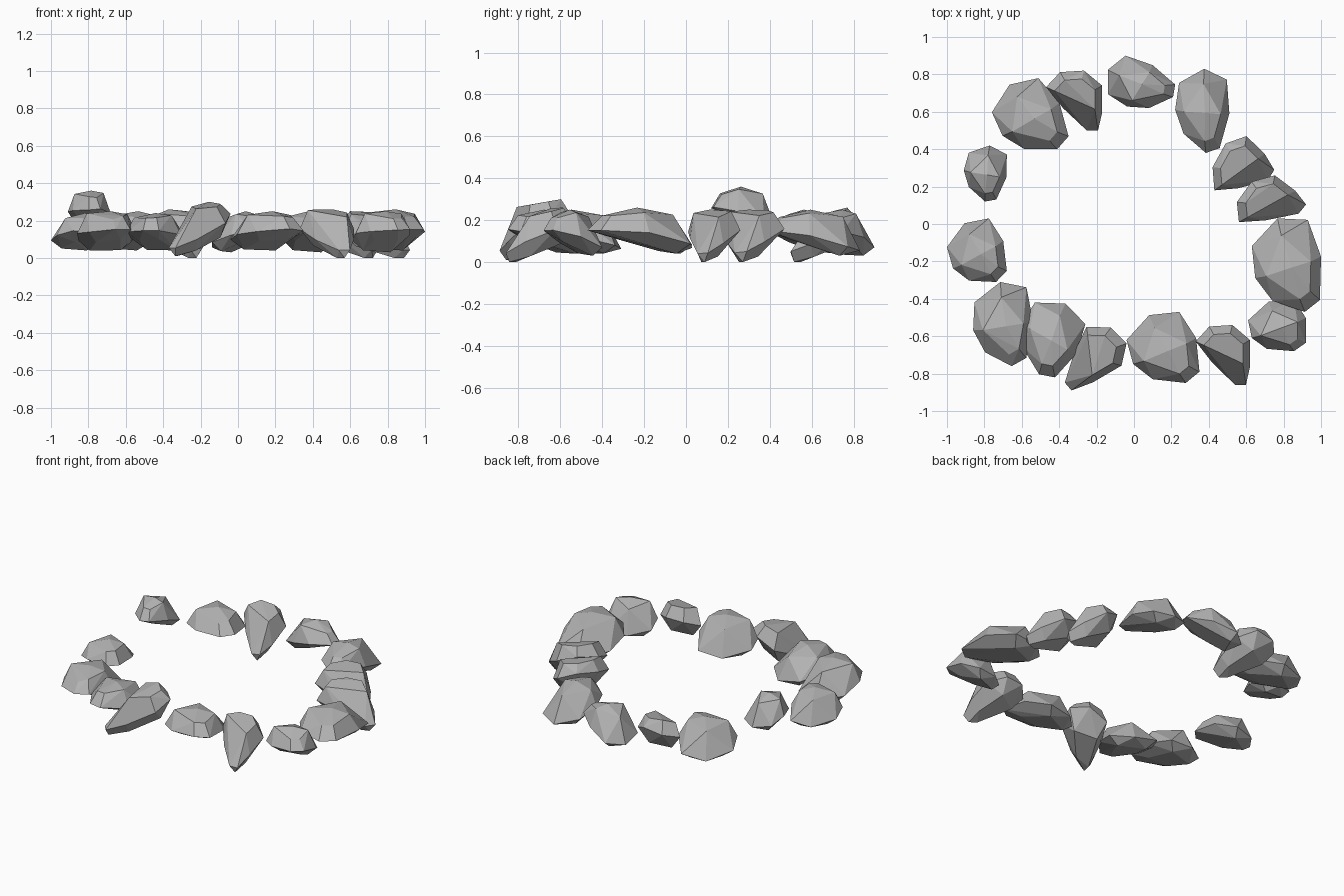
import bpy
import bmesh
import random
from math import radians
from mathutils import Matrix, Vector

random.seed(4)

cube = bpy.data.objects.get("Cube")
if cube:
    bpy.data.objects.remove(cube, do_unlink=True)

# One stone colour
stone = bpy.data.materials.new("grey_stone")
stone.use_nodes = True
GREY = (0.45, 0.45, 0.45, 1)
stone.diffuse_color = GREY
stone.node_tree.nodes["Principled BSDF"].inputs["Base Color"].default_value = GREY

# Outlines seen from above, narrow end toward -y
BOULDER = [(-1, -.05), (-.9, .6), (0, 1), (.85, .8), (1, 0), (.7, -.85), (.2, -1), (-.65, -.6)]
WEDGE = [(-1, .45), (-.5, .95), (.35, 1), (1, .5), (1, -.4), (.85, -1), (.45, -1), (-.4, -.25)]


def jitter(amount):
    return random.uniform(-amount, amount)


def boulder_points():
    """Rounded block: broad end dips low, narrow end lifts off the ground."""
    points = []
    for x, y in BOULDER:
        points.append((x, y, -.15 - .4 * y - .2 * y * y + jitter(.06)))
    for x, y in BOULDER[::2] + BOULDER[5:6]:
        points.append((x * .68, y * .68 - .04, .82 - .15 * abs(y) + jitter(.08)))
    for x, y in BOULDER[1::2]:
        points.append((x * .6, y * .6 + .12, -.7 - .35 * y + jitter(.05)))
    points.append((.1, -.05, 1))
    return points


def wedge_points():
    """Hunched block: level top at the broad end, narrow end on the ground."""
    points = []
    for x, y in WEDGE:
        points.append((x, y, .6 * y - .05 + jitter(.08)))
    for x, y in WEDGE[:5]:
        points.append((x * .72 + .02, y * .72, .82 + .2 * y + jitter(.06)))
    for x, y in WEDGE[::2]:
        points.append((x * .6 + .1, y * .7, -.65 + .35 * y))
    points.append((.65, -.9, -1))
    return points


def fit(bm, low, high):
    """Size one rock to its own box."""
    for i in range(3):
        values = [v.co[i] for v in bm.verts]
        bottom, span = min(values), max(values) - min(values)
        for v in bm.verts:
            v.co[i] = low[i] + (v.co[i] - bottom) / span * (high[i] - low[i])


def make_rock(name, points, x, y, z, turn, width):
    bm = bmesh.new()
    spin = Matrix.Rotation(radians(turn), 3, 'Z')
    for px, py, pz in points:
        bm.verts.new(spin @ Vector((px * width, py, pz)))
    hull = bmesh.ops.convex_hull(bm, input=bm.verts[:])
    inner = {v for v in hull["geom_interior"] + hull["geom_unused"]
             if isinstance(v, bmesh.types.BMVert)}
    bmesh.ops.delete(bm, geom=list(inner), context='VERTS')
    fit(bm, (x[0], y[0], z[0]), (x[1], y[1], z[1]))
    # Merge nearly level triangles into broad chiselled facets
    bmesh.ops.dissolve_limit(bm, angle_limit=radians(9), verts=bm.verts[:], edges=bm.edges[:])
    bmesh.ops.recalc_face_normals(bm, faces=bm.faces[:])
    mesh = bpy.data.meshes.new(name)
    bm.to_mesh(mesh)
    bm.free()
    mesh.materials.append(stone)
    bpy.context.collection.objects.link(bpy.data.objects.new(name, mesh))


# Ring of stones: name, shape, x range, y range, z range, turn, width
B, W = boulder_points, wedge_points
ROCKS = [
    ("back_rock", B, (-.14, .22), (.62, .9), (.03, .25), 60, .75),
    ("back_left_rock", B, (.22, .51), (.38, .83), (.03, .25), -4, 1),
    ("left_upper_wedge", W, (.42, .75), (.18, .47), (0, .25), 52, 1.05),
    ("left_wedge", W, (.55, .92), (.01, .26), (0, .25), 52, 1.05),
    ("left_long_rock", B, (.63, 1), (-.47, .03), (.04, .26), 14, .8),
    ("front_left_rock", B, (.61, .92), (-.68, -.4), (.03, .25), 20, 1),
    ("front_left_wedge", W, (.33, .62), (-.86, -.54), (0, .26), 0, 1),
    ("front_rock", B, (-.04, .35), (-.85, -.47), (.04, .25), 22, .85),
    ("front_wedge", W, (-.37, -.04), (-.89, -.55), (.01, .3), -55, .75),
    ("front_right_inner_rock", B, (-.6, -.26), (-.82, -.42), (.04, .24), -28, .9),
    ("front_right_rock", B, (-.86, -.54), (-.76, -.31), (.04, .25), 5, 1),
    ("right_rock", B, (-1, -.68), (-.31, .03), (.04, .24), 25, .9),
    ("right_raised_rock", B, (-.91, -.68), (.12, .42), (.16, .36), -10, .85),
    ("back_right_rock", B, (-.76, -.35), (.4, .78), (.04, .25), 30, .8),
    ("back_right_wedge", W, (-.47, -.17), (.5, .82), (0, .26), 0, 1),
]
for name, shape, x, y, z, turn, width in ROCKS:
    make_rock(name, shape(), x, y, z, turn, width)
